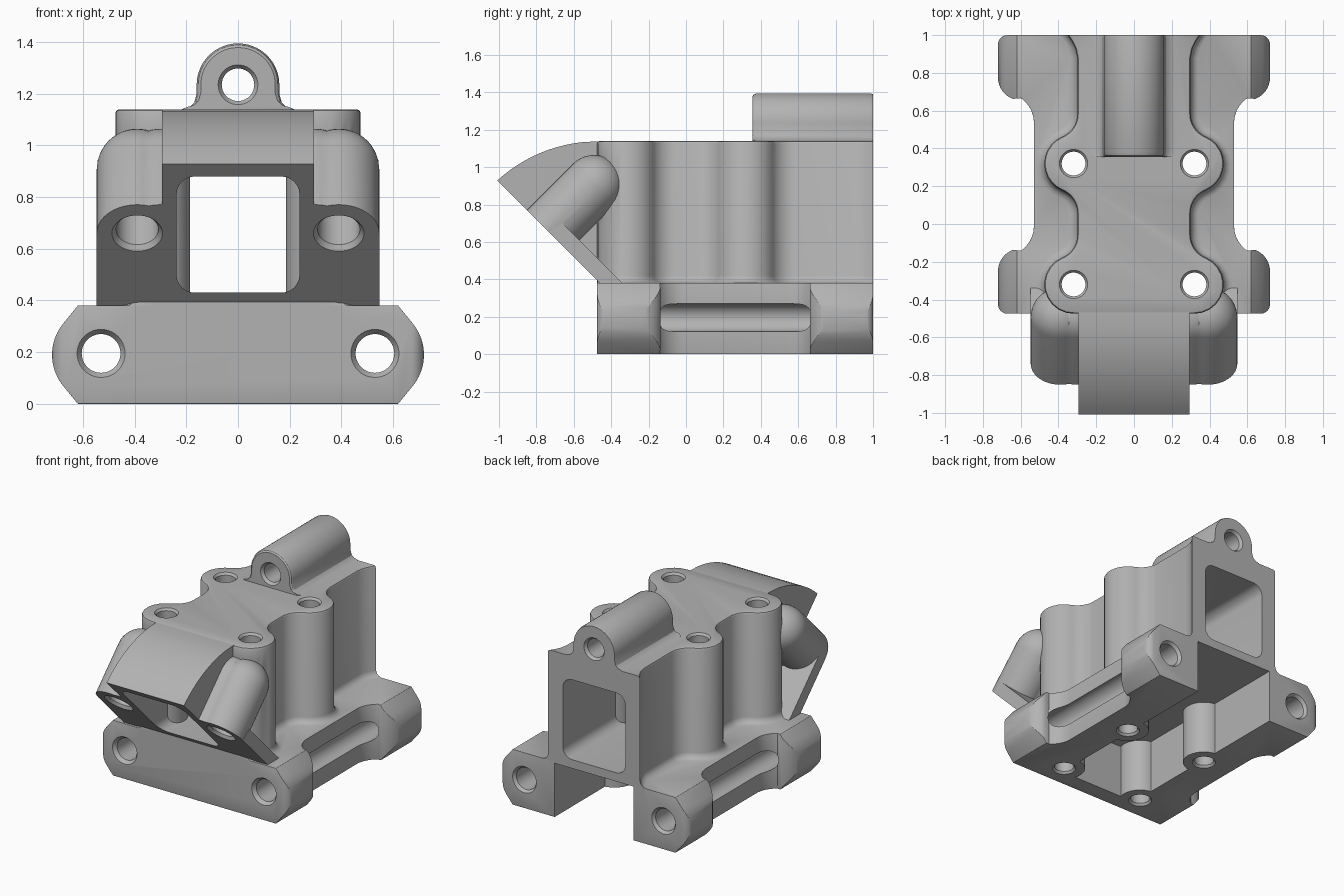
import bpy, bmesh
from math import sin, cos, atan2, sqrt, radians, pi
from mathutils import Vector

cube = bpy.data.objects.get("Cube")
if cube:
    bpy.data.objects.remove(cube, do_unlink=True)

grey = bpy.data.materials.new("cast_grey")
grey.use_nodes = True
grey.diffuse_color = (0.45, 0.45, 0.45, 1)
grey.node_tree.nodes["Principled BSDF"].inputs["Base Color"].default_value = (0.45, 0.45, 0.45, 1)


def loft(name, rings):
    """Closed solid through rings that have equal point counts."""
    bm = bmesh.new()
    loops = [[bm.verts.new(p) for p in ring] for ring in rings]
    n = len(loops[0])
    for a, b in zip(loops, loops[1:]):
        for i in range(n):
            bm.faces.new((a[i], a[(i + 1) % n], b[(i + 1) % n], b[i]))
    bm.faces.new(loops[0])
    bm.faces.new(loops[-1])
    bmesh.ops.recalc_face_normals(bm, faces=bm.faces)
    mesh = bpy.data.meshes.new(name)
    bm.to_mesh(mesh)
    bm.free()
    mesh.materials.append(grey)
    obj = bpy.data.objects.new(name, mesh)
    bpy.context.collection.objects.link(obj)
    return obj


def prism(name, pts, axis, lo, hi):
    """Profile swept along one axis; profile coordinates are the other two in order."""
    def place(p, d):
        c = list(p)
        c.insert("xyz".index(axis), d)
        return c
    return loft(name, [[place(p, d) for p in pts] for d in (lo, hi)])


def lathe(name, origin, direction, stations, sides=40):
    """Round solid; stations are (distance, radius) along the direction."""
    turn = Vector(direction).to_track_quat('Z', 'Y')
    return loft(name, [[Vector(origin) + turn @ Vector((r * cos(2 * pi * i / sides),
                r * sin(2 * pi * i / sides), d)) for i in range(sides)] for d, r in stations])


def apply_mod(obj, mod):
    bpy.context.view_layer.objects.active = obj
    bpy.ops.object.modifier_apply(modifier=mod.name)


def combine(obj, other, op):
    mod = obj.modifiers.new(op, 'BOOLEAN')
    mod.operation, mod.solver, mod.object = op, 'EXACT', other
    apply_mod(obj, mod)
    bpy.data.objects.remove(other, do_unlink=True)


def arc(cx, cy, r, a0, a1, n=10):
    return [(cx + r * cos(radians(a0 + (a1 - a0) * i / n)),
             cy + r * sin(radians(a0 + (a1 - a0) * i / n))) for i in range(n + 1)]


def both(half):
    """Close a right-hand outline with its mirror image."""
    return half + [(-x, y) for x, y in reversed(half)]


BOSS, FRONT, BACK = 0.32, -0.475, 1.0


def block_outline(o):
    """Wavy plan of the upper block, grown outward by o."""
    wall, r, f = 0.3 + o, 0.155 + o, 0.13 - o
    dx = wall + f - BOSS
    d0 = sqrt((r + f) ** 2 - dx ** 2)
    t = 90 - (90 - atan2(d0, dx) * 180 / pi)
    fx = wall + f
    half = arc(BOSS, -BOSS, r, -90, t)
    half += arc(fx, d0 - BOSS, f, 180 + t, 180)
    half += arc(fx, BOSS - d0, f, 180, 180 - t)
    half += arc(BOSS, BOSS, r, -t, t)
    half += arc(fx, BOSS + d0, f, 180 + t, 180)
    half += [(wall, 0.88), (wall + 0.01, 0.93), (wall + 0.03, 0.97), (wall + 0.05, BACK)]
    return both(half)


# Base: plan outline crossed with the lug profile
ear = arc(0.67, -0.425, 0.05, -90, 0, 6) + arc(0.6, -0.25, 0.12, 0, 70, 8)
ear += arc(0.69, -0.01, 0.16, 235, 180, 8)
plan = both(ear + [(x, 0.525 - y) for x, y in reversed(ear)])
housing = prism("housing", plan, 'z', -0.1, 0.5)
lug = [(0.62, 0)] + arc(0.53, 0.19, 0.19, -40, 40, 12) + [(0.62, 0.38)]
combine(housing, prism("lug_profile", both(lug), 'y', -0.6, 1.1), 'INTERSECT')
mod = housing.modifiers.new("edges", 'BEVEL')
mod.width, mod.segments, mod.limit_method, mod.angle_limit = 0.02, 3, 'ANGLE', radians(35)
apply_mod(housing, mod)

# Upper block with a fillet at its foot and a softened rim
layers = [(0.3, 0.04), (0.38, 0.04), (0.387, 0.022), (0.4, 0.008), (0.42, 0),
          (1.125, 0), (1.136, -0.005), (1.14, -0.014)]
block = loft("block", [[(x, min(max(y, FRONT), BACK), z) for x, y in block_outline(o)]
                       for z, o in layers])
combine(housing, block, 'UNION')

# Nose: curved hood, side flange and two rounded screw bosses, trimmed at 45 degrees
hood = [(-0.3, 1.135), (-0.47, 1.138)] + arc(-0.47, 0.34, 0.798, 96, 136, 12) + \
       [(-1.07, 0.85), (-0.6, 0.3), (-0.3, 0.3)]
nose = prism("nose", hood, 'x', -0.295, 0.295)
flange = [(-0.8, 0.64), (-0.72, 0.66), (-0.66, 0.7), (-0.28, 0.32), (-0.6, 0.32)]
combine(nose, prism("flange", flange, 'x', -0.548, 0.548), 'UNION')
slope = Vector((0, 1, 1)).normalized()
R = 0.157
dome = [(-0.2, R)] + [(0.35 + R * sin(radians(a)), R * cos(radians(a))) for a in range(0, 90, 9)]
for side in (-1, 1):
    for x in (0.3, 0.39):
        combine(nose, lathe("screw_boss", (side * x, -0.74, 0.66), slope, dome), 'UNION')
trim = [(-1.6, 1.52), (0.5, -0.58), (-1.6, -0.58)]
combine(nose, prism("trim", trim, 'x', -1, 1), 'DIFFERENCE')
combine(housing, nose, 'UNION')

# Top tube with flared foot
tube = [(0.22, 1.1), (0.22, 1.139), (0.19, 1.147), (0.17, 1.165), (0.16, 1.2)]
tube += arc(0, 1.235, 0.16, 0, 88, 14)
rings = []
for y, s in ((0.355, 0.9), (0.362, 0.96), (0.38, 1), (0.985, 1), (BACK, 0.97)):
    rings.append([(x * s, y, 1.235 + (z - 1.235) * s) for x, z in both(tube)])
combine(housing, loft("top_tube", rings), 'UNION')


# Air passage front to back, and the open channel underneath
def window(y, top):
    w, lo, c = 0.238, 0.43, 0.07
    half = arc(w - c, lo + c, c, -90, 0, 6) + arc(w - c, top - c, c, 0, 90, 6)
    return [(x, y, z) for x, z in both(half)]


combine(housing, loft("passage", [window(-1.2, 0.88), window(-0.5, 0.88),
                                  window(0.4, 0.98), window(1.2, 0.98)]), 'DIFFERENCE')
channel = [(-0.3, -0.36), (0.3, -0.36), (0.3, 1.2), (-0.3, 1.2)]
combine(housing, prism("channel", channel, 'z', -0.2, 0.37), 'DIFFERENCE')

# Inner bolt pillars, then every drilled hole
spots = [(sx * BOSS, sy * BOSS) for sx in (-1, 1) for sy in (-1, 1)]
for x, y in spots:
    combine(housing, lathe("pillar", (x, y, 0), (0, 0, 1), [(0, 0.135), (1.1, 0.135)]), 'UNION')
for x, y in spots:
    combine(housing, lathe("bolt_hole", (x, y, 0), (0, 0, 1),
            [(-0.1, 0.075), (0, 0.075), (0.015, 0.063), (1.125, 0.063), (1.14, 0.075), (1.2, 0.075)]),
            'DIFFERENCE')
for side in (-1, 1):
    combine(housing, lathe("lug_hole", (side * 0.53, 0, 0.195), (0, 1, 0),
            [(-0.6, 0.093), (FRONT, 0.093), (-0.45, 0.075), (0.98, 0.075), (BACK, 0.09), (1.1, 0.09)]),
            'DIFFERENCE')
    combine(housing, lathe("nose_hole", (side * 0.39, -0.74, 0.66), slope,
            [(-0.1, 0.098), (0, 0.098), (0.02, 0.082), (0.3, 0.082)]), 'DIFFERENCE')
combine(housing, lathe("tube_hole", (0, 0, 1.235), (0, 1, 0),
        [(0.2, 0.077), (0.355, 0.077), (0.375, 0.063), (0.98, 0.063), (BACK, 0.077), (1.1, 0.077)]),
        'DIFFERENCE')

bpy.ops.object.select_all(action='DESELECT')
housing.select_set(True)
bpy.context.view_layer.objects.active = housing
bpy.ops.object.shade_smooth_by_angle(angle=radians(32))
